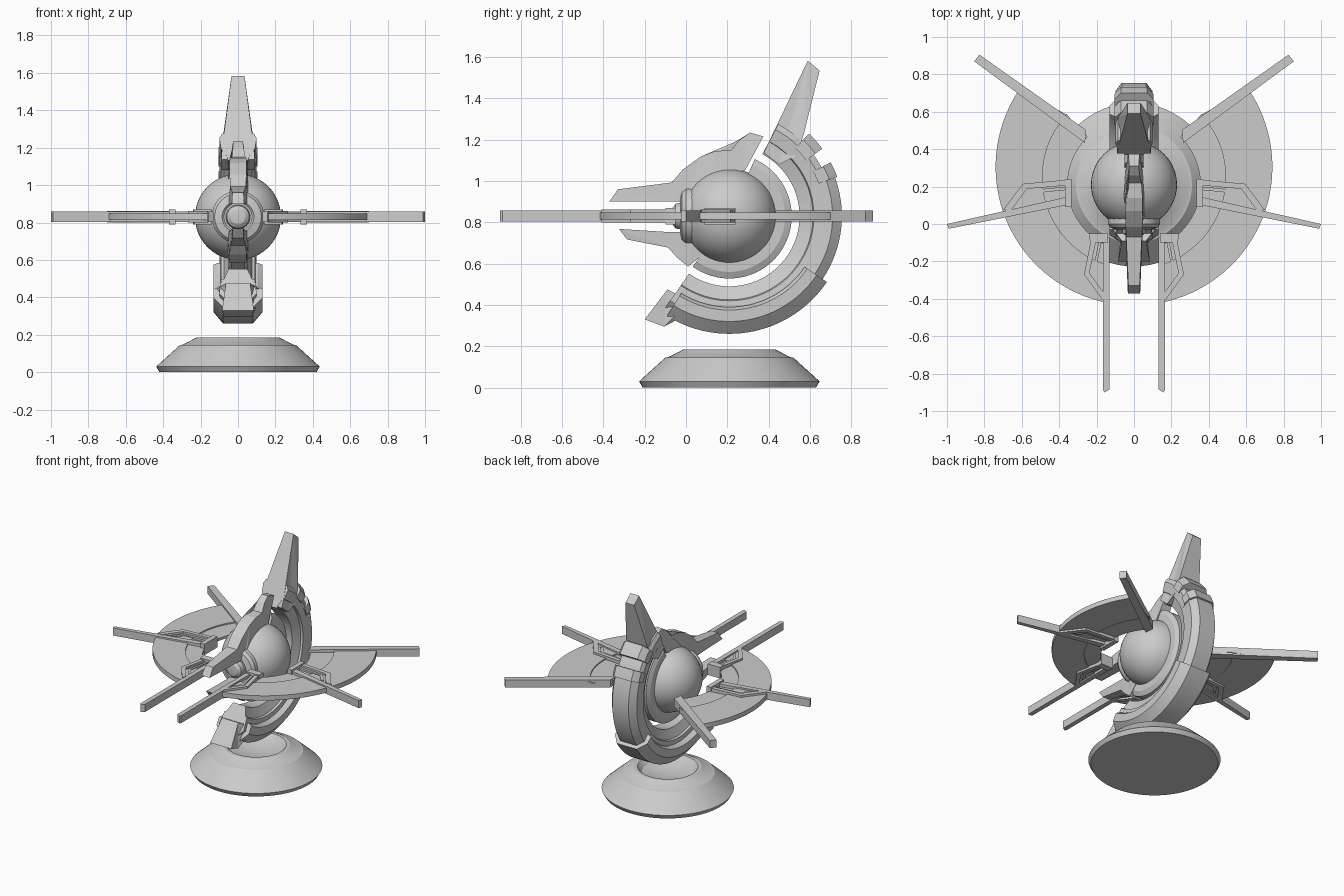
import bpy, bmesh, math
from mathutils import Vector

if "Cube" in bpy.data.objects:
    bpy.data.objects.remove(bpy.data.objects["Cube"])

CY, CZ = 0.21, 0.83          # core centre
grey = bpy.data.materials.new("light grey")
grey.diffuse_color = (0.6, 0.6, 0.6, 1)
grey.use_nodes = True
grey.node_tree.nodes["Principled BSDF"].inputs["Base Color"].default_value = grey.diffuse_color


def finish(name, bm, smooth=False):
    bmesh.ops.recalc_face_normals(bm, faces=bm.faces)
    me = bpy.data.meshes.new(name)
    bm.to_mesh(me)
    bm.free()
    me.materials.append(grey)
    ob = bpy.data.objects.new(name, me)
    bpy.context.collection.objects.link(ob)
    if smooth:
        bpy.ops.object.select_all(action='DESELECT')
        ob.select_set(True)
        bpy.context.view_layer.objects.active = ob
        bpy.ops.object.shade_smooth_by_angle(angle=math.radians(25))
    return ob


def loft(name, loops, smooth=False, closed=False):
    """Skin a list of equal-length closed loops, capping the ends."""
    bm = bmesh.new()
    rows = [[bm.verts.new(p) for p in loop] for loop in loops]
    n = len(rows[0])
    for i in range(len(rows) if closed else len(rows) - 1):
        a, b = rows[i], rows[(i + 1) % len(rows)]
        for k in range(n):
            bm.faces.new((a[k], a[(k + 1) % n], b[(k + 1) % n], b[k]))
    if not closed:
        for row in (rows[0], rows[-1]):
            cap = bm.faces.new(row)
            bmesh.ops.triangulate(bm, faces=[cap])
    return finish(name, bm, smooth)


def side_slab(name, pts):
    """Side outline of (y, z, half width), mirrored across x = 0."""
    return loft(name, [[(s * w, y, z) for y, z, w in pts] for s in (-1, 1)])


def flat_plate(name, pts, z0, z1, smooth=False):
    """Top outline of (x, y), extruded in z and built on both sides."""
    for side, s in (("left", -1), ("right", 1)):
        loft(f"{side}_{name}", [[(s * x, y, z) for x, y in pts] for z in (z0, z1)], smooth)


def arc_solid(name, section, a0, a1, steps):
    """Sweep a mirrored (radius, half width) section about the core, in the yz plane."""
    sec = [(r, w) for r, w in section] + [(r, -w) for r, w in reversed(section)]
    loops = []
    for i in range(steps + 1):
        a = math.radians(a0 + (a1 - a0) * i / steps)
        loops.append([(w, CY + r * math.cos(a), CZ + r * math.sin(a)) for r, w in sec])
    return loft(name, loops, True)


def arc(cx, cy, r, a0, a1, n):
    return [(cx + r * math.cos(math.radians(a0 + (a1 - a0) * i / n)),
             cy + r * math.sin(math.radians(a0 + (a1 - a0) * i / n))) for i in range(n + 1)]


def turned(name, profile, centre, axis, n=64):
    """Revolve an (r, height) profile about z or y."""
    bm = bmesh.new()
    rows = []
    for i in range(n):
        t = 2 * math.pi * i / n
        row = []
        for r, h in profile:
            c, s = r * math.cos(t), r * math.sin(t)
            row.append(bm.verts.new(Vector(centre) + Vector((c, s, h) if axis == 'z' else (c, h, s))))
        rows.append(row)
    for i in range(n):
        a, b = rows[i], rows[(i + 1) % n]
        for k in range(len(profile) - 1):
            bm.faces.new((a[k], a[k + 1], b[k + 1], b[k]))
    bmesh.ops.remove_doubles(bm, verts=bm.verts, dist=1e-5)
    return finish(name, bm, True)


# Display base with a shallow bowl on top
turned("base", [(0, 0), (0.42, 0), (0.437, 0.03), (0.31, 0.145), (0.295, 0.147), (0.222, 0.185),
                (0.2, 0.185), (0.17, 0.15), (0.1, 0.13), (0, 0.12)], (0, CY, 0), 'z')

# Core ball
bm = bmesh.new()
bmesh.ops.create_uvsphere(bm, u_segments=48, v_segments=24, radius=0.23)
bmesh.ops.translate(bm, verts=bm.verts, vec=(0, CY, CZ))
finish("core_ball", bm, True)

# Front collar and nose
turned("front_collar", [(0, 0.06), (0.14, 0.06), (0.14, 0.0), (0.125, -0.02), (0.085, -0.03),
                        (0.075, -0.02), (0.065, -0.02), (0.06, -0.05), (0.04, -0.065), (0, -0.07)],
       (0, 0, CZ), 'y', 40)

# Front crests, above and below the nose
side_slab("upper_crest", [(-0.372, 0.90, .033), (-0.33, 0.96, .03), (-0.07, 0.993, .042),
                          (-0.015, 1.056, .045), (0.07, 1.118, .045), (0.14, 1.145, .045),
                          (0.22, 1.15, .04), (0.26, 1.20, .03), (0.31, 1.235, .025),
                          (0.375, 1.216, .03), (0.285, 1.05, .045), (0.15, 1.04, .055),
                          (0.08, 1.0, .055), (0.03, 0.95, .055), (0.0, 0.9, .05), (-0.07, 0.9, .045)])
side_slab("lower_crest", [(-0.324, 0.768, .03), (-0.286, 0.717, .028), (-0.087, 0.678, .042),
                          (-0.044, 0.63, .045), (0.01, 0.586, .045), (0.09, 0.65, .055),
                          (0.03, 0.72, .055), (0.0, 0.755, .05), (-0.07, 0.752, .045)])

# Upright rings around the core
arc_solid("inner_ring", [(0.2, .05), (0.27, .05), (0.302, .035)], -126, 66, 48)
arc_solid("main_ring", [(0.34, .05), (0.405, .075), (0.41, .09), (0.5, .1), (0.545, .065)], -125, 20, 40)
arc_solid("upper_ring", [(0.34, .05), (0.405, .075), (0.41, .09), (0.475, .1), (0.505, .085)], 20, 62, 12)
for i, (a, b) in enumerate(((20, 28), (36, 46))):
    arc_solid(f"ring_tooth_{i + 1}", [(0.46, .105), (0.515, .105), (0.556, .07)], a, b, 3)

# Heavy lower band and its front claw
arc_solid("lower_band", [(0.44, .105), (0.455, .13), (0.51, .13), (0.57, .08)], -122, -34, 28)
side_slab("front_claw", [(-0.2, 0.33, .085), (-0.106, 0.295, .075), (-0.04, 0.33, .08),
                         (0.0, 0.31, .08), (0.02, 0.42, .125), (-0.015, 0.437, .125), (-0.09, 0.475, .065)])

# Tall rear fin
side_slab("rear_fin", [(0.59, 1.583, .035), (0.647, 1.535, .035), (0.57, 1.225, .085),
                       (0.53, 1.12, .095), (0.45, 1.08, .09), (0.377, 1.138, .09), (0.406, 1.2, .085)])

# Flat disc wings: outer rim and slightly recessed inner part
flat_plate("wing_rim", arc(0, .305, .74, -77.5, 34, 36) + arc(0, .25, .49, 43, -71, 28), .813, .847, True)
flat_plate("wing_inner", arc(0, .25, .495, -71, 43, 28) + arc(0, .21, .355, 46, -63, 24), .82, .838, True)

# Long spokes at the back, sides and front
flat_plate("back_spoke", [(.257, .503), (.262, .433), (.855, .87), (.826, .905)], .803, .858)
flat_plate("side_spoke", [(.345, .148), (.34, .105), (.99, -.025), (1.0, .0)], .803, .858)
flat_plate("front_spoke", [(.165, -.07), (.165, -.89), (.157, -.9), (.132, -.885), (.13, -.07)], .803, .858)

# Angled brackets joining the spokes
flat_plate("side_bracket", [(.34, .238), (.594, .215), (.7, .075), (.66, .07), (.572, .188), (.34, .208)], .8, .862)
flat_plate("side_bracket_lip", [(.36, .2), (.56, .18), (.615, .11), (.59, .11), (.545, .163), (.36, .182)], .808, .852)
flat_plate("front_bracket", [(.225, -.06), (.267, -.27), (.165, -.41), (.16, -.37), (.238, -.262), (.197, -.06)], .8, .862)
flat_plate("front_bracket_lip", [(.19, -.1), (.222, -.255), (.17, -.33), (.17, -.3), (.205, -.25), (.175, -.1)], .808, .852)
flat_plate("bracket_foot", [(.14, -.05), (.24, -.05), (.235, -.1), (.14, -.1)], .79, .87)
flat_plate("side_foot", [(.335, .09), (.335, .24), (.37, .24), (.37, .09)], .79, .87)
